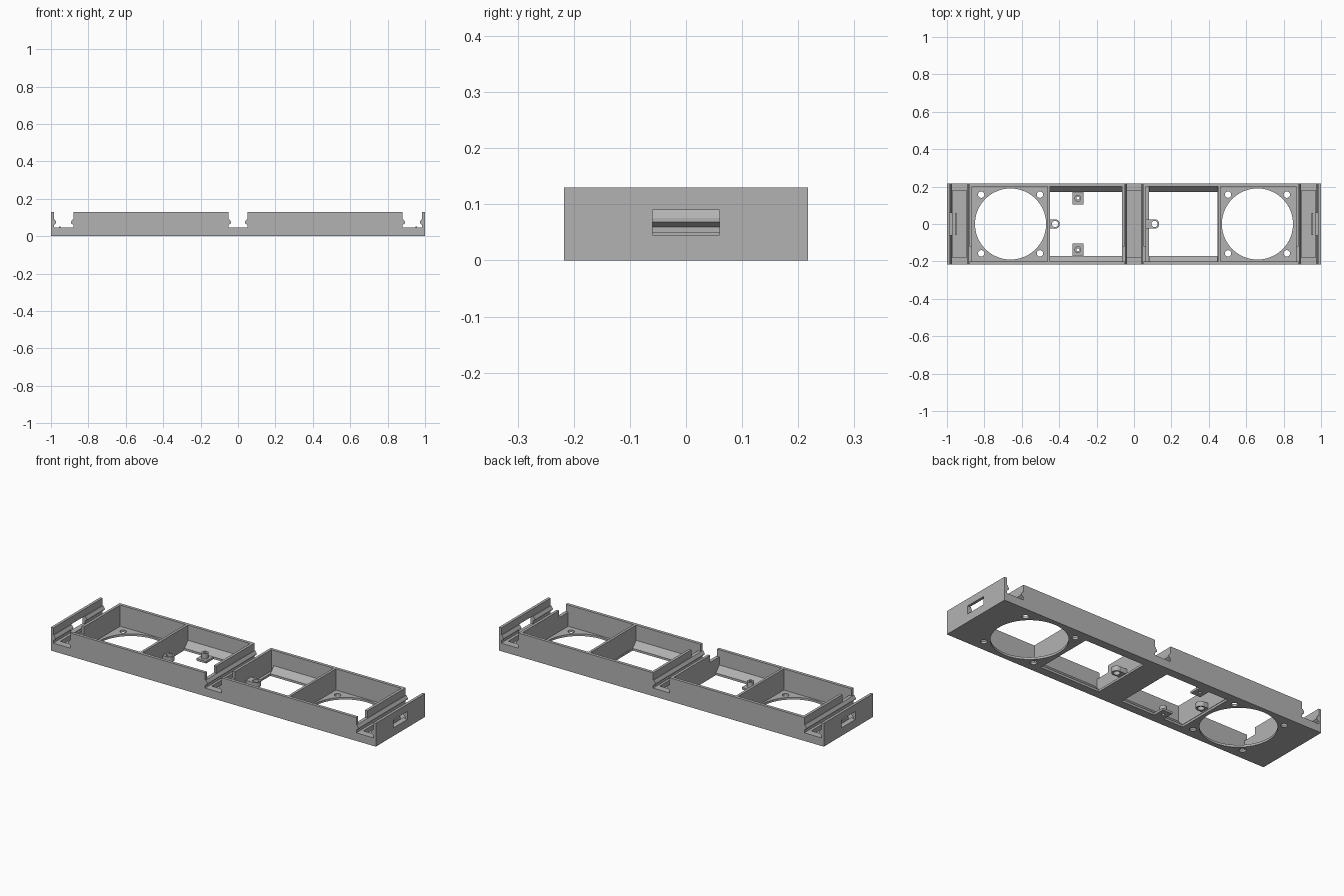
import bpy, bmesh
from mathutils import Matrix, Vector

cube = bpy.data.objects.get("Cube")
if cube:
    bpy.data.objects.remove(cube)

grey = bpy.data.materials.new("plain grey")
grey.use_nodes = True
COLOUR = (0.45, 0.45, 0.45, 1)
grey.diffuse_color = COLOUR
grey.node_tree.nodes["Principled BSDF"].inputs["Base Color"].default_value = COLOUR

HALF_Y, INNER_Y, TOP = 0.217, 0.2, 0.13
FLOOR, SHELF, LIP = 0.012, 0.045, 0.09


def finish(bm, name):
    bmesh.ops.recalc_face_normals(bm, faces=bm.faces)
    mesh = bpy.data.meshes.new(name)
    bm.to_mesh(mesh)
    bm.free()
    mesh.materials.append(grey)
    ob = bpy.data.objects.new(name, mesh)
    bpy.context.collection.objects.link(ob)
    return ob


def box(name, x, y, z):
    bm = bmesh.new()
    size = (x[1] - x[0], y[1] - y[0], z[1] - z[0])
    mid = Vector((sum(x), sum(y), sum(z))) / 2
    bmesh.ops.create_cube(bm, size=1, matrix=Matrix.Translation(mid) @ Matrix.Diagonal((*size, 1)))
    return finish(bm, name)


def cylinder(name, x, y, z, r, sides=32):
    bm = bmesh.new()
    bmesh.ops.create_cone(bm, cap_ends=True, segments=sides, radius1=r, radius2=r,
                          depth=z[1] - z[0], matrix=Matrix.Translation((x, y, sum(z) / 2)))
    return finish(bm, name)


def prism(name, points, shift):
    bm = bmesh.new()
    face = bm.faces.new([bm.verts.new(p) for p in points])
    out = bmesh.ops.extrude_face_region(bm, geom=[face])
    bmesh.ops.translate(bm, vec=shift, verts=[v for v in out["geom"] if isinstance(v, bmesh.types.BMVert)])
    return finish(bm, name)


def cut(ob, *cutters):
    for cutter in cutters:
        mod = ob.modifiers.new("cut", "BOOLEAN")
        mod.object, mod.solver = cutter, "EXACT"
        cutter.hide_render = True
        bpy.context.view_layer.objects.active = ob
        bpy.ops.object.modifier_apply(modifier=mod.name)
        bpy.data.objects.remove(cutter)


def smooth(ob):
    bpy.ops.object.select_all(action="DESELECT")
    ob.select_set(True)
    bpy.context.view_layer.objects.active = ob
    bpy.ops.object.shade_smooth_by_angle()


# Floor plate with fan openings, screw holes and the two windows
THROUGH = (-0.05, 0.05)
floor = box("floor_plate", (-1, 1), (-HALF_Y, HALF_Y), (0, FLOOR))
for side in (-1, 1):
    fan = 0.66 * side
    cut(floor, cylinder("fan_cutter", fan, 0, THROUGH, 0.19, 96))
    for dx in (-0.157, 0.157):
        for y in (-0.157, 0.157):
            cut(floor, cylinder("screw_cutter", fan + dx, y, THROUGH, 0.017))
WINDOWS = ((-0.45, -0.065), (0.08, 0.447))
for window in WINDOWS:
    cut(floor, box("window_cutter", window, (-0.17, 0.17), THROUGH))
smooth(floor)

# Long walls, low across the slots and full height between them
for s, label in ((-1, "front"), (1, "back")):
    y = sorted((s * INNER_Y, s * HALF_Y))
    box(label + "_lower_wall", (-1, 1), y, (FLOOR, SHELF))
    for side in (-1, 1):
        x = sorted((0.05 * side, 0.88 * side))
        box(label + "_upper_wall", x, y, (SHELF, TOP))
    # Sloped fillets beside the windows
    for x0, x1 in WINDOWS:
        prism(label + "_sloped_ledge", [(x0, s * 0.17, FLOOR), (x0, s * INNER_Y, FLOOR),
              (x0, s * INNER_Y, SHELF)], (x1 - x0, 0, 0))

# Shelf blocks in the three slots, each with a shallow pocket
for name, x0, x1 in (("right_shelf", -0.985, -0.88), ("middle_shelf", -0.05, 0.05),
                     ("left_shelf", 0.88, 0.985)):
    shelf = box(name, (x0, x1), (-INNER_Y, INNER_Y), (FLOOR, SHELF))
    mid = (x0 + x1) / 2
    cut(shelf, box("pocket_cutter", (mid - 0.037, mid + 0.037), (-0.178, 0.178), (0.02, 0.1)))


# Snap rail along a slot wall, its ridge pointing in direction d
def rail(name, x, d):
    profile = [(-0.015, FLOOR), (0, FLOOR), (0, 0.06), (0.013, 0.069),
               (0.013, 0.076), (0.004, LIP), (-0.015, LIP)]
    return prism(name, [(x + d * u, -HALF_Y, z) for u, z in profile], (0, 2 * HALF_Y, 0))


for s, label in ((-1, "right"), (1, "left")):
    # Slot walls with a cable notch toward the front
    for x, d in ((0.05 * s, -s), (0.88 * s, s)):
        rail(label + "_slot_rail", x, d)
        box(label + "_slot_wall", sorted((x, x - d * 0.015)), (-0.12, INNER_Y), (LIP, TOP))
    # End wall with its opening
    end = rail(label + "_end_rail", 0.985 * s, -s)
    end_top = box(label + "_end_wall", sorted((0.985 * s, s)), (-HALF_Y, HALF_Y), (LIP, TOP))
    cut(end, box("port_cutter", sorted((0.9 * s, 1.1 * s)), (-0.06, 0.06), (SHELF, 0.2)))
    box(label + "_shelf_rib", sorted((0.948 * s, 0.958 * s)), (-0.06, 0.06), (0.02, 0.051))
    # Divider between fan bay and window bay
    box(label + "_divider", sorted((0.448 * s, 0.462 * s)), (-INNER_Y, INNER_Y), (FLOOR, TOP))


# Ring bosses on the window bay walls
BOSS = (0.018, 0.046)
for name, wall, x in (("right_boss", -0.45, -0.422), ("left_boss", 0.064, 0.11)):
    arm = box(name + "_arm", (wall, x), (-0.024, 0.024), BOSS)
    ring = cylinder(name + "_ring", x, 0, BOSS, 0.025)
    for part in (arm, ring):
        cut(part, cylinder("boss_cutter", x, 0, (0, 0.1), 0.017))
        smooth(part)

# Tabs with screw posts in the right window bay
for s, label in ((-1, "front"), (1, "back")):
    y = 0.138 * s
    tab = box(label + "_tab", (-0.33, -0.27), sorted((0.105 * s, 0.172 * s)), (0, FLOOR))
    post = cylinder(label + "_post", -0.3, y, (FLOOR, 0.042), 0.018)
    for part in (tab, post):
        cut(part, cylinder("post_cutter", -0.3, y, (-0.05, 0.1), 0.008))
    smooth(post)
